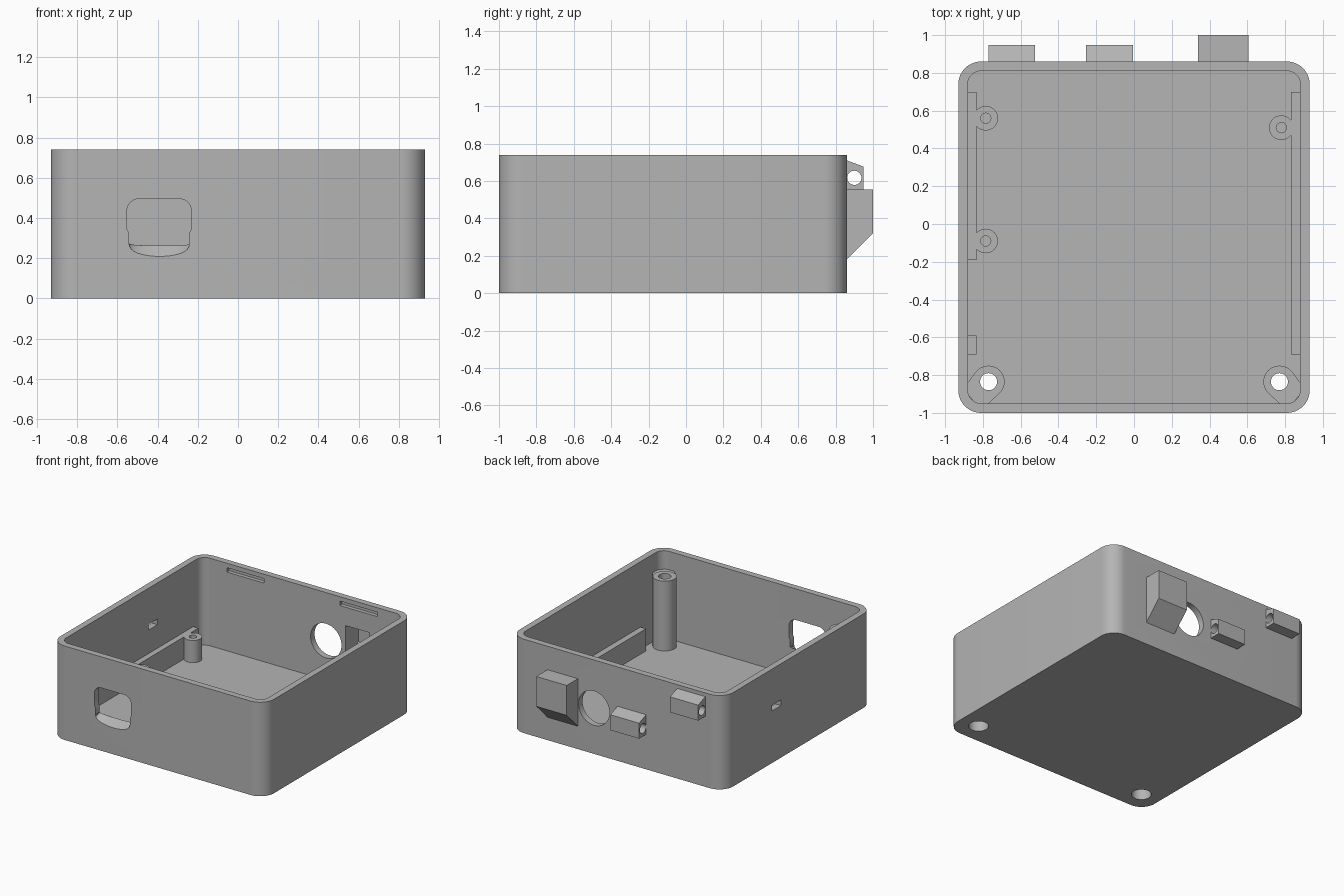
import bpy
import bmesh
from math import cos, sin, pi

if "Cube" in bpy.data.objects:
    bpy.data.objects.remove(bpy.data.objects["Cube"])

GREY = (0.46, 0.46, 0.46, 1.0)
mat = bpy.data.materials.new("matte_grey")
mat.use_nodes = True
mat.diffuse_color = GREY
mat.node_tree.nodes["Principled BSDF"].inputs["Base Color"].default_value = GREY


def arc(cx, cy, r, start, end, n):
    steps = [start + (end - start) * i / n for i in range(n + 1)]
    return [(cx + r * cos(a), cy + r * sin(a)) for a in steps]


def circle(cx, cy, r, n=40):
    return arc(cx, cy, r, 0, 2 * pi, n)[:-1]


def rect(u0, v0, u1, v1):
    return [(u0, v0), (u1, v0), (u1, v1), (u0, v1)]


def round_rect(u0, v0, u1, v1, r, n=12):
    corners = [(u1 - r, v1 - r), (u0 + r, v1 - r), (u0 + r, v0 + r), (u1 - r, v0 + r)]
    pts = []
    for k, (u, v) in enumerate(corners):
        pts += arc(u, v, r, k * pi / 2, (k + 1) * pi / 2, n)
    return pts


def prism(name, axis, profile, a, b, end_profile=None):
    """Extrude a profile along an axis, or loft it to a second profile."""
    place = {"x": lambda u, v, w: (w, u, v),
             "y": lambda u, v, w: (u, w, v),
             "z": lambda u, v, w: (u, v, w)}[axis]
    bm = bmesh.new()
    low = [bm.verts.new(place(u, v, a)) for u, v in profile]
    high = [bm.verts.new(place(u, v, b)) for u, v in end_profile or profile]
    bm.faces.new(low)
    bm.faces.new(high)
    for i in range(len(low)):
        j = (i + 1) % len(low)
        bm.faces.new((low[i], low[j], high[j], high[i]))
    bmesh.ops.recalc_face_normals(bm, faces=bm.faces)
    mesh = bpy.data.meshes.new(name)
    bm.to_mesh(mesh)
    bm.free()
    mesh.materials.append(mat)
    obj = bpy.data.objects.new(name, mesh)
    bpy.context.collection.objects.link(obj)
    return obj


def select(obj):
    bpy.ops.object.select_all(action="DESELECT")
    obj.select_set(True)
    bpy.context.view_layer.objects.active = obj


def cut(obj, *cutters):
    """Subtract each cutter from the object and discard it."""
    select(obj)
    for c in cutters:
        c.hide_render = True
        mod = obj.modifiers.new("cut", "BOOLEAN")
        mod.operation, mod.solver, mod.object = "DIFFERENCE", "EXACT", c
        bpy.ops.object.modifier_apply(modifier=mod.name)
        bpy.data.objects.remove(c)
    return obj


FLOOR, TOP = 0.05, 0.74
SHELF = 0.225
BACK = 0.86
parts = []


def screw_bores():
    """Through holes with wide screw-head recesses under the corner posts."""
    out = []
    for x in (-0.77, 0.77):
        out.append(prism("bore", "z", circle(x, -0.835, 0.045), -0.1, 1))
        out.append(prism("recess", "z", circle(x, -0.835, 0.072), -0.1, 0.25))
    return out


def hood_cavity():
    pts = [(0.78, 0.25), (0.87, 0.25), (0.97, 0.34), (0.97, 0.525), (0.78, 0.525)]
    return prism("hood_cavity", "x", pts, 0.37, 0.58)


def port_profile(dip):
    """Cable port outline; the lower edge bulges down by dip."""
    c, n = -0.392, 16
    pts = [(c - 0.15 * cos(pi * i / n), 0.273 - dip * sin(pi * i / n) ** 0.8)
           for i in range(n + 1)]
    pts += [(c + 0.15, 0.325), (c + 0.16, 0.345)]
    pts += arc(c + 0.1, 0.435, 0.06, 0, pi / 2, 8)
    pts += arc(c - 0.1, 0.435, 0.06, pi / 2, pi, 8)
    return pts + [(c - 0.16, 0.345), (c - 0.15, 0.325)]


# Open box with its wall openings
shell = prism("case_shell", "z", round_rect(-0.93, -1, 0.93, BACK, 0.12), 0, TOP)
cut(shell,
    prism("cavity", "z", round_rect(-0.88, -0.95, 0.88, 0.81, 0.07), FLOOR, 1),
    prism("cable_port", "y", port_profile(0.075), -1.01, -0.94, port_profile(0)),
    prism("round_port", "y", circle(0.2, 0.36, 0.135, 48), 0.7, 0.95),
    prism("side_slot", "x", rect(0.145, 0.41, 0.255, 0.455), -1, -0.8),
    prism("lid_slot_right", "y", rect(-0.665, 0.67, -0.34, 0.705), 0.75, 0.84),
    prism("lid_slot_left", "y", rect(0.32, 0.67, 0.65, 0.705), 0.75, 0.84),
    hood_cavity(), *screw_bores())
parts.append(shell)

# Tall corner screw posts, webbed into the front corners
for side, s in (("right", -1), ("left", 1)):
    post = prism(f"corner_post_{side}", "z", circle(s * 0.77, -0.835, 0.085), FLOOR, 0.6)
    web_pts = [(s * 0.84, -0.785), (s * 0.88, -0.84), (s * 0.88, -0.9),
               (s * 0.84, -0.95), (s * 0.77, -0.95), (s * 0.71, -0.895)]
    web = prism(f"corner_web_{side}", "z", web_pts, FLOOR, 0.595)
    for obj in (post, web):
        parts.append(cut(obj, *screw_bores()))

# Short board posts with blind pilot holes
for name, x, y in (("back_right", -0.785, 0.56), ("mid_right", -0.785, -0.09),
                   ("back_left", 0.78, 0.51)):
    post = prism(f"board_post_{name}", "z", circle(x, y, 0.065), FLOOR, SHELF)
    hole = prism("pilot", "z", circle(x, y, 0.027, 24), 0.07, 0.5)
    parts.append(cut(post, hole))

# Board support ledges along the side walls
for name, x0, x1, y0, y1 in (("right_long", -0.88, -0.835, -0.19, 0.7),
                             ("right_short", -0.88, -0.835, -0.69, -0.59),
                             ("left", 0.832, 0.88, -0.69, 0.7)):
    parts.append(prism(f"ledge_{name}", "z", rect(x0, y0, x1, y1), FLOOR, SHELF))

# Hollow hood on the back wall
hood_pts = [(BACK, 0.18), (1, 0.32), (1, 0.555), (BACK, 0.555)]
parts.append(cut(prism("back_hood", "x", hood_pts, 0.34, 0.605), hood_cavity()))

# Drilled lugs on the back wall
for name, x0, x1, z in (("upper", -0.77, -0.525, 0.555), ("lower", -0.255, -0.005, 0.275)):
    pts = [(BACK, z), (0.948, z), (0.948, z + 0.122), (BACK, z + 0.155)]
    lug = prism(f"back_lug_{name}", "x", pts, x0, x1)
    hole = prism("pin_hole", "x", circle(0.9, z + 0.062, 0.038, 32), -1, 1)
    parts.append(cut(lug, hole))

for obj in parts:
    select(obj)
    bpy.ops.object.shade_smooth_by_angle(angle=pi / 6)
